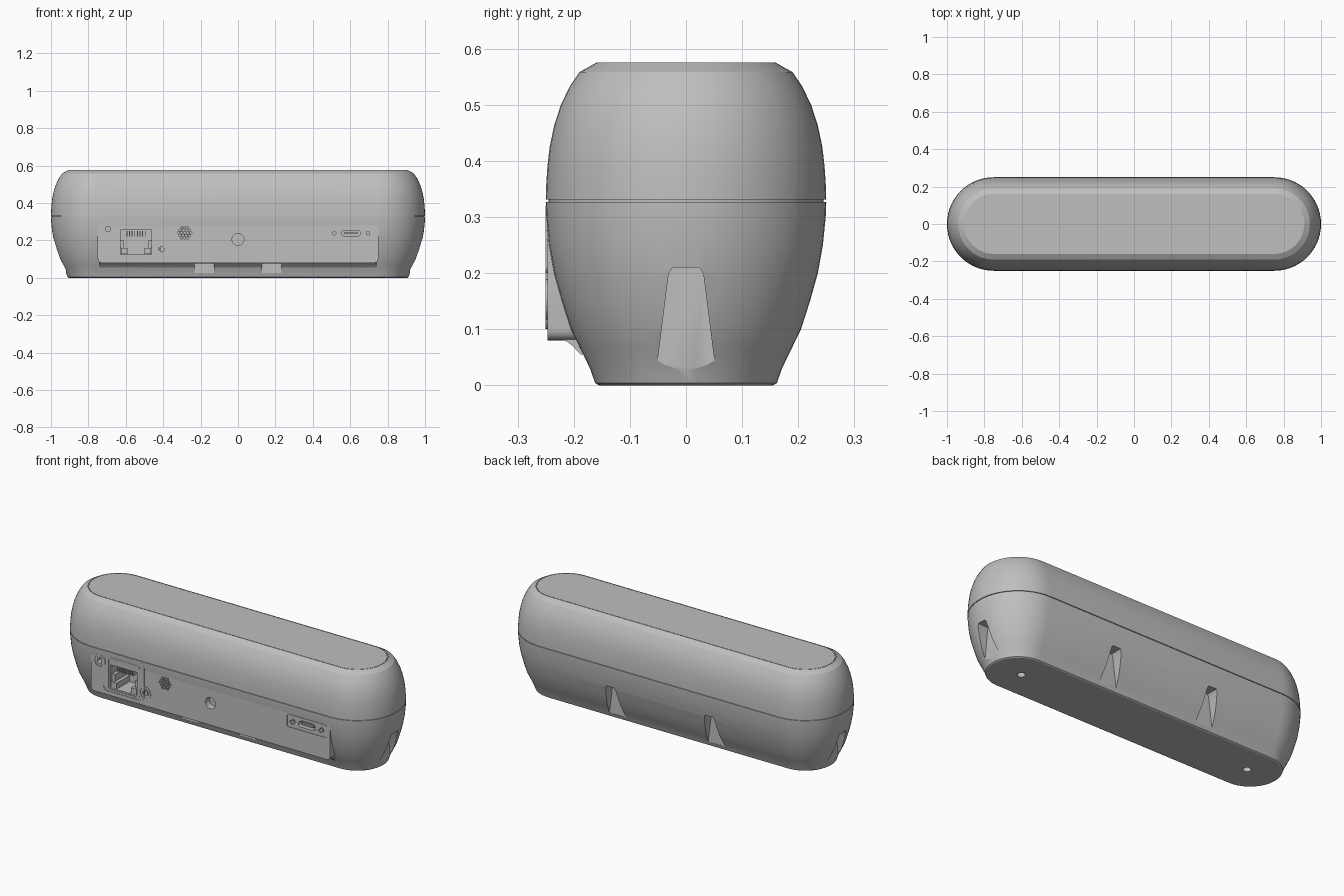
import bpy, bmesh
from math import sin, cos, pi, sqrt

cube = bpy.data.objects.get("Cube")
if cube:
    bpy.data.objects.remove(cube, do_unlink=True)

grey = bpy.data.materials.new("plain_grey")
grey.use_nodes = True
grey.diffuse_color = (0.52, 0.52, 0.52, 1)
for node in grey.node_tree.nodes:
    if node.type == 'BSDF_PRINCIPLED':
        node.inputs["Base Color"].default_value = (0.52, 0.52, 0.52, 1)
        node.inputs["Roughness"].default_value = 0.6


def finish(name, bm):
    bmesh.ops.recalc_face_normals(bm, faces=bm.faces)
    mesh = bpy.data.meshes.new(name)
    bm.to_mesh(mesh)
    bm.free()
    mesh.materials.append(grey)
    obj = bpy.data.objects.new(name, mesh)
    bpy.context.collection.objects.link(obj)
    return obj


def bridge(bm, a, b):
    for i in range(len(a)):
        j = (i + 1) % len(a)
        bm.faces.new((a[i], a[j], b[j], b[i]))


def place(axis, u, v, w):
    return {'x': (w, u, v), 'y': (u, w, v), 'z': (u, v, w)}[axis]


def prisms(name, outlines, axis, a, b):
    """Extrude flat outlines along an axis, all in one mesh."""
    bm = bmesh.new()
    for pts in outlines:
        lo, hi = ([bm.verts.new(place(axis, u, v, w)) for u, v in pts] for w in (a, b))
        bridge(bm, lo, hi)
        bm.faces.new(lo)
        bm.faces.new(hi)
    return finish(name, bm)


def frames(name, pairs, a, b):
    """Rings between matching outer and inner outlines, extruded along y."""
    bm = bmesh.new()
    for outer, inner in pairs:
        loops = [[bm.verts.new((u, w, v)) for u, v in pts]
                 for pts, w in ((outer, a), (outer, b), (inner, b), (inner, a))]
        for i in range(4):
            bridge(bm, loops[i], loops[(i + 1) % 4])
    return finish(name, bm)


def rrect(cx, cz, w, h, r, n=5):
    pts = []
    for k, (sx, sz) in enumerate(((1, 1), (-1, 1), (-1, -1), (1, -1))):
        for i in range(n + 1):
            t = (k + i / n) * pi / 2
            pts.append((cx + sx * (w / 2 - r) + r * cos(t), cz + sz * (h / 2 - r) + r * sin(t)))
    return pts


def disc(cx, cz, r, n=20):
    return [(cx + r * cos(2 * pi * i / n), cz + r * sin(2 * pi * i / n)) for i in range(n)]


def rect(cx, cz, w, h):
    return [(cx + sx * w / 2, cz + sz * h / 2) for sx, sz in ((-1, -1), (1, -1), (1, 1), (-1, 1))]


STRAIGHT = 0.75


def stadium_loft(name, profile, n=28):
    """Loft a pill-shaped outline through (radius, height) steps."""
    bm = bmesh.new()
    loops = []
    for r, z in profile:
        loop = []
        for side in (0, 1):
            for i in range(n + 1):
                t = -pi / 2 + pi * side + pi * i / n
                loop.append(bm.verts.new(((1 - 2 * side) * STRAIGHT + r * cos(t), r * sin(t), z)))
        loops.append(loop)
    for a, b in zip(loops, loops[1:]):
        bridge(bm, a, b)
    bm.faces.new(loops[0])
    bm.faces.new(loops[-1])
    return finish(name, bm)


def cut(targets, cutter):
    for obj in targets:
        mod = obj.modifiers.new("cut", 'BOOLEAN')
        mod.operation, mod.solver, mod.object = 'DIFFERENCE', 'EXACT', cutter
        bpy.context.view_layer.objects.active = obj
        bpy.ops.object.modifier_apply(modifier=mod.name)
    bpy.data.objects.remove(cutter, do_unlink=True)


# Two shells with a thin recessed seam between them
lower = stadium_loft("lower_shell", [
    (.155, 0), (.162, .004), (.171, .03), (.188, .065), (.205, .1), (.221, .15),
    (.235, .2), (.244, .25), (.249, .3), (.25, .327)])
upper = stadium_loft("upper_shell", [
    (.25, .331), (.249, .36), (.247, .39), (.243, .425), (.235, .463), (.223, .5),
    (.207, .533), (.19, .558), (.16, .575), (.157, .575), (.157, .571),
    (.154, .571), (.154, .575)])
seam = stadium_loft("seam_core", [(.245, .32), (.245, .34)])

# Flat front panel and the blend under its lower edge
FRONT = -.247
panel = prisms("front_panel", [rrect(0, .195, 1.5, .23, .02)], 'y', FRONT, -.1)
blend = prisms("panel_blend", [[(-.225, .082), (-.212, .078), (-.202, .07),
                                (-.188, .055), (-.15, .055), (-.15, .082)]], 'x', -.74, .74)


# Tapered pockets around the foot
def pocket(c, top=.21):
    return [(c - .053, .025), (c + .053, .025), (c + .031, top - .012), (c + .024, top),
            (c - .024, top), (c - .031, top - .012)]


for s in (-1, 1):
    cut([lower], prisms("end_pocket", [pocket(0)], 'x', s * .92, s * 1.1))
cut([lower], prisms("back_pockets", [pocket(s * .31) for s in (-1, 1)], 'y', .168, .3))
cut([lower, blend], prisms("front_pockets", [rect(s * .18, .051, .106, .052) for s in (-1, 1)],
                           'y', -.3, -.168))

# Screw holes in the base
cut([lower], prisms("base_holes", [disc(s * .73, 0, .021) for s in (-1, 1)], 'z', -.05, .05))

# Openings in the front: sockets, vent, button hole and screws
JX, JZ, UX, UZ = -.545, .19, .605, .238
ears = [(-.695, .26), (-.41, .153)]
usb_screws = [(UX + s * .09, UZ) for s in (-1, 1)]
cut([lower, panel], prisms("socket_cutter", [
    rect(JX, JZ, .165, .13), rrect(UX, UZ, .1, .03, .014)], 'y', -.3, -.13))
step = .0165
vents = []
for row in range(-2, 3):
    count = 5 - abs(row)
    for i in range(count):
        vents.append(disc(-.285 + (i - (count - 1) / 2) * step,
                          .24 + row * step * sqrt(3) / 2, .006, 8))
cut([lower, panel], prisms("small_hole_cutter", vents + [disc(0, .205, .032, 28)]
                           + [disc(x, z, .014) for x, z in ears]
                           + [disc(x, z, .009, 12) for x, z in usb_screws], 'y', -.3, -.21))

# Raised outlines around the sockets and screws
prisms_depth = (FRONT + .004, FRONT - .003)
frames("network_socket_frame", [
    (rrect(JX, .203, .2, .185, .015), rrect(JX, .203, .186, .171, .01)),
    (rrect(JX, .21, .26, .22, .03), rrect(JX, .21, .252, .212, .027))], *prisms_depth)
frames("screw_rings", [(disc(x, z, .036), disc(x, z, .03)) for x, z in ears]
       + [(disc(x, z, .021), disc(x, z, .014)) for x, z in ears], *prisms_depth)
frames("small_socket_frame", [
    (rrect(UX, UZ, .112, .042, .02), rrect(UX, UZ, .1, .03, .014)),
    (rrect(UX, UZ, .25, .075, .012), rrect(UX, UZ, .244, .069, .009))], *prisms_depth)
frames("small_screw_rings", [(disc(x, z, .018, 12), disc(x, z, .014, 12))
                             for x, z in usb_screws], *prisms_depth)

# Socket interiors
prisms("network_socket_pins", [rect(JX + (i - 3.5) * .014, .236, .005, .03) for i in range(8)],
       'y', -.235, -.12)
prisms("network_socket_shoulders", [rect(JX + s * .063, .143, .036, .034) for s in (-1, 1)],
       'y', FRONT, -.12)
prisms("network_socket_steps", [rect(JX + s * .073, .18, .018, .04) for s in (-1, 1)],
       'y', -.235, -.12)
prisms("small_socket_tongue", [rect(UX, UZ, .075, .009)], 'y', -.243, -.12)

# Smooth the curved parts, keeping edges sharp
for obj in (lower, upper, seam, panel, blend):
    bpy.ops.object.select_all(action='DESELECT')
    obj.select_set(True)
    bpy.context.view_layer.objects.active = obj
    bpy.ops.object.shade_smooth_by_angle(angle=pi / 7)
